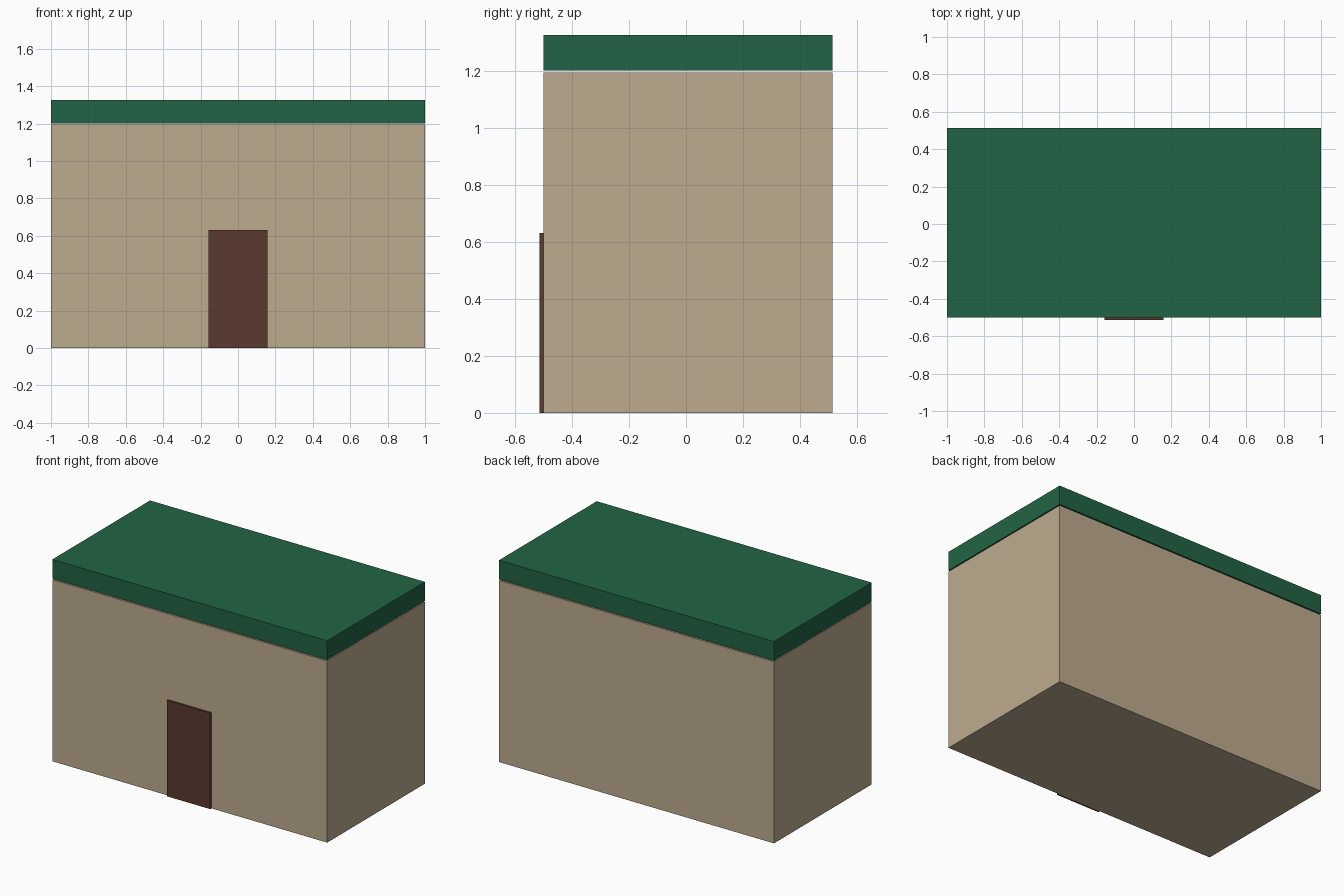
import bpy

if "Cube" in bpy.data.objects:
    bpy.data.objects.remove(bpy.data.objects["Cube"])


def make_material(name, color):
    mat = bpy.data.materials.new(name)
    mat.diffuse_color = (*color, 1.0)
    mat.use_nodes = True
    mat.node_tree.nodes["Principled BSDF"].inputs["Base Color"].default_value = mat.diffuse_color
    return mat


def box(name, low, high, mat):
    """Box spanning two opposite corners."""
    centre = [(a + b) / 2 for a, b in zip(low, high)]
    bpy.ops.mesh.primitive_cube_add(size=1, location=centre)
    obj = bpy.context.object
    obj.name = name
    obj.scale = [b - a for a, b in zip(low, high)]
    bpy.ops.object.transform_apply(location=False, rotation=False, scale=True)
    obj.data.materials.append(mat)
    return obj


tan = make_material("tan_wall", (0.51, 0.41, 0.275))
green = make_material("green_roof", (0.015, 0.127, 0.058))
brown = make_material("brown_door", (0.102, 0.042, 0.026))

FRONT, BACK = -0.501, 0.514

# Main block of the building
box("walls", (-1, FRONT, 0), (1, BACK, 1.194), tan)

# Flat roof slab, with a hairline gap above the walls
box("roof", (-1, FRONT, 1.201), (1, BACK, 1.327), green)

# Thin door panel on the front wall
box("door", (-0.158, -0.514, 0), (0.158, FRONT, 0.631), brown)
